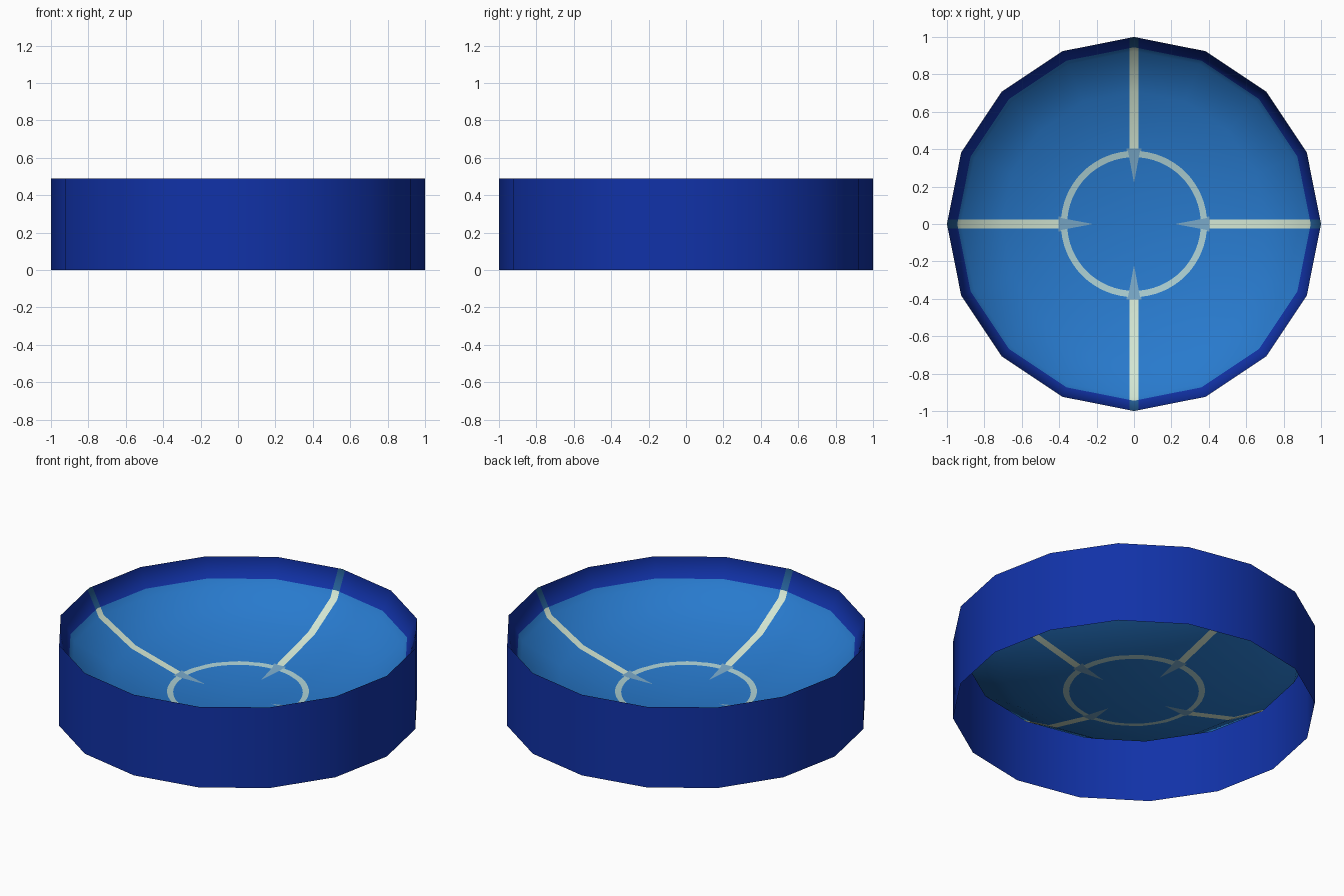
import bpy, bmesh, math
from mathutils import Vector

if "Cube" in bpy.data.objects:
    bpy.data.objects.remove(bpy.data.objects["Cube"])

SIDES, SUB = 16, 4
TOP, DEPTH = 0.49, 0.395
LINE = 0.023                    # half width of the cross lines
BAND = 0.945                    # radius where the dark rim band starts
RING_IN, RING_OUT = 0.357, 0.391
TIP, SLOPE, PETAL_END = 0.22, 0.19, 0.405


def lin(c):
    c /= 255
    return c / 12.92 if c <= 0.04045 else ((c + 0.055) / 1.055) ** 2.4


def material(name, rgb):
    m = bpy.data.materials.new(name)
    m.diffuse_color = (*[lin(c) for c in rgb], 1)
    m.use_nodes = True
    m.node_tree.nodes["Principled BSDF"].inputs["Base Color"].default_value = m.diffuse_color
    return m


royal = material("royal blue", (17, 50, 168))
water = material("light blue", (40, 122, 205))
cream = material("pale cream", (214, 234, 214))
pale = material("pale blue green", (172, 207, 210))
grey = material("grey blue", (120, 168, 200))
teal = material("dull teal", (38, 98, 155))


def make_object(name, bm, mats):
    me = bpy.data.meshes.new(name)
    bm.to_mesh(me)
    bm.free()
    for m in mats:
        me.materials.append(m)
    me.shade_smooth()
    ob = bpy.data.objects.new(name, me)
    bpy.context.collection.objects.link(ob)
    return ob


# Outer wall: open sixteen-sided band
bm = bmesh.new()
loops = [[bm.verts.new((math.cos(a), math.sin(a), z))
          for a in (math.tau * i / SIDES for i in range(SIDES))] for z in (0, TOP)]
for i in range(SIDES):
    j = (i + 1) % SIDES
    bm.faces.new((loops[0][i], loops[0][j], loops[1][j], loops[1][i]))
make_object("outer_wall", bm, [royal])

# Bowl: faceted half spheroid with extra loops for the painted lines
knots = [(math.sin(k * math.pi / 8), TOP - DEPTH * math.cos(k * math.pi / 8)) for k in range(5)]


def height(p):
    for (r0, z0), (r1, z1) in zip(knots, knots[1:]):
        if p <= r1 + 1e-6:
            return z0 + (z1 - z0) * (p - r0) / (r1 - r0)
    return TOP


bm = bmesh.new()
n = SIDES * SUB
step = math.tau / SIDES
rows = []
for r, is_round in [(RING_IN, True), (knots[1][0], False), (RING_OUT, True),
                    (knots[2][0], False), (knots[3][0], False), (BAND, False), (1, False)]:
    row = []
    for i in range(n):
        a = math.tau * i / n
        facet = math.cos(step / 2) / math.cos(a % step - step / 2)
        rad = r if is_round else r * facet
        row.append(bm.verts.new((rad * math.cos(a), rad * math.sin(a), height(rad / facet))))
    rows.append(row)
centre = bm.verts.new((0, 0, knots[0][1]))
for i in range(n):
    j = (i + 1) % n
    bm.faces.new((centre, rows[0][i], rows[0][j]))
    for lo, hi in zip(rows, rows[1:]):
        bm.faces.new((lo[i], hi[i], hi[j], lo[j]))


def cut(co, no, keep):
    faces = [f for f in bm.faces if keep(f.calc_center_median())]
    geom = set(faces)
    for f in faces:
        geom.update(f.edges)
        geom.update(f.verts)
    bmesh.ops.bisect_plane(bm, geom=list(geom), plane_co=co, plane_no=no, dist=1e-5)


# Cut the cross lines and the pointed marks where they meet the ring
for k in range(4):
    d = Vector((round(math.cos(k * math.pi / 2)), round(math.sin(k * math.pi / 2)), 0))
    s = Vector((-d.y, d.x, 0))
    for sign in (-1, 1):
        cut(s * sign * LINE, s, lambda c: c.dot(d) > 0.3 and abs(c.dot(s)) < 0.12)
        cut(d * TIP, s * sign - d * SLOPE,
            lambda c: 0.1 < c.dot(d) < 0.42 and abs(c.dot(s)) < 0.12)
    cut(d * PETAL_END, d, lambda c: 0.3 < c.dot(d) < 0.75 and abs(c.dot(s)) < 0.12)

# Colour by radius and distance from the cross axes
for f in bm.faces:
    c = f.calc_center_median()
    r = math.hypot(c.x, c.y)
    along, side = max(abs(c.x), abs(c.y)), min(abs(c.x), abs(c.y))
    facet = math.cos(step / 2) / math.cos(math.atan2(c.y, c.x) % step - step / 2)
    on_line = side < LINE
    if r / facet > BAND:
        f.material_index = 5 if on_line else 0
    elif TIP < along < PETAL_END and side < (along - TIP) * SLOPE and side < 0.034:
        f.material_index = 4
    elif RING_IN - 0.001 < r < RING_OUT:
        f.material_index = 3
    elif on_line and along > RING_OUT - 0.003:
        f.material_index = 2
    else:
        f.material_index = 1
bowl = make_object("bowl", bm, [royal, water, cream, pale, grey, teal])

# Smooth shading as a round bowl
me = bowl.data
me.normals_split_custom_set_from_vertices(
    [Vector((-v.co.x, -v.co.y, (TOP - v.co.z) / DEPTH ** 2)).normalized() for v in me.vertices])
